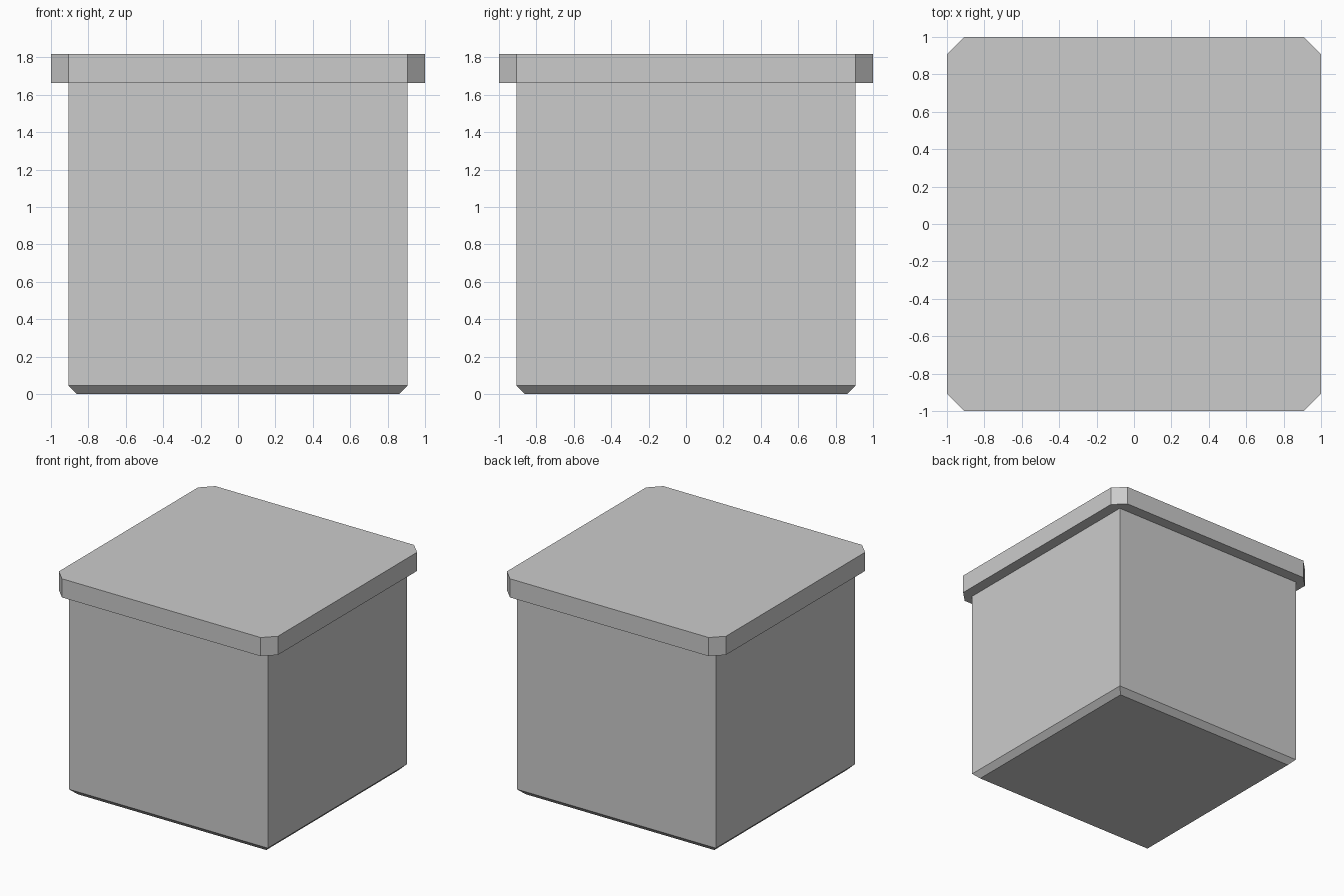
import bpy, bmesh

if "Cube" in bpy.data.objects:
    bpy.data.objects.remove(bpy.data.objects["Cube"])


def loft(name, rings):
    """Closed solid through a stack of (outline, z) rings."""
    bm = bmesh.new()
    loops = [[bm.verts.new((x, y, z)) for x, y in outline] for outline, z in rings]
    n = len(loops[0])
    for low, high in zip(loops, loops[1:]):
        for i in range(n):
            j = (i + 1) % n
            bm.faces.new((low[i], low[j], high[j], high[i]))
    bm.faces.new(loops[0][::-1])
    bm.faces.new(loops[-1])
    mesh = bpy.data.meshes.new(name)
    bm.to_mesh(mesh)
    bm.free()
    obj = bpy.data.objects.new(name, mesh)
    bpy.context.collection.objects.link(obj)
    return obj


def square(h):
    return [(-h, -h), (h, -h), (h, h), (-h, h)]


def cut_square(h, c):
    """Square outline with chamfered corners."""
    k = h - c
    return [(-k, -h), (k, -h), (h, -k), (h, k), (k, h), (-k, h), (-h, k), (-h, -k)]


BODY, LID_Z, TOP = 0.907, 1.664, 1.818

# Box body with a bevelled bottom edge
loft("box_body", [(square(BODY - 0.045), 0), (square(BODY), 0.045), (square(BODY), LID_Z)])

# Overhanging lid with cut corners
lid = cut_square(1.0, 1.0 - BODY)
loft("box_lid", [(lid, LID_Z), (lid, TOP)])
